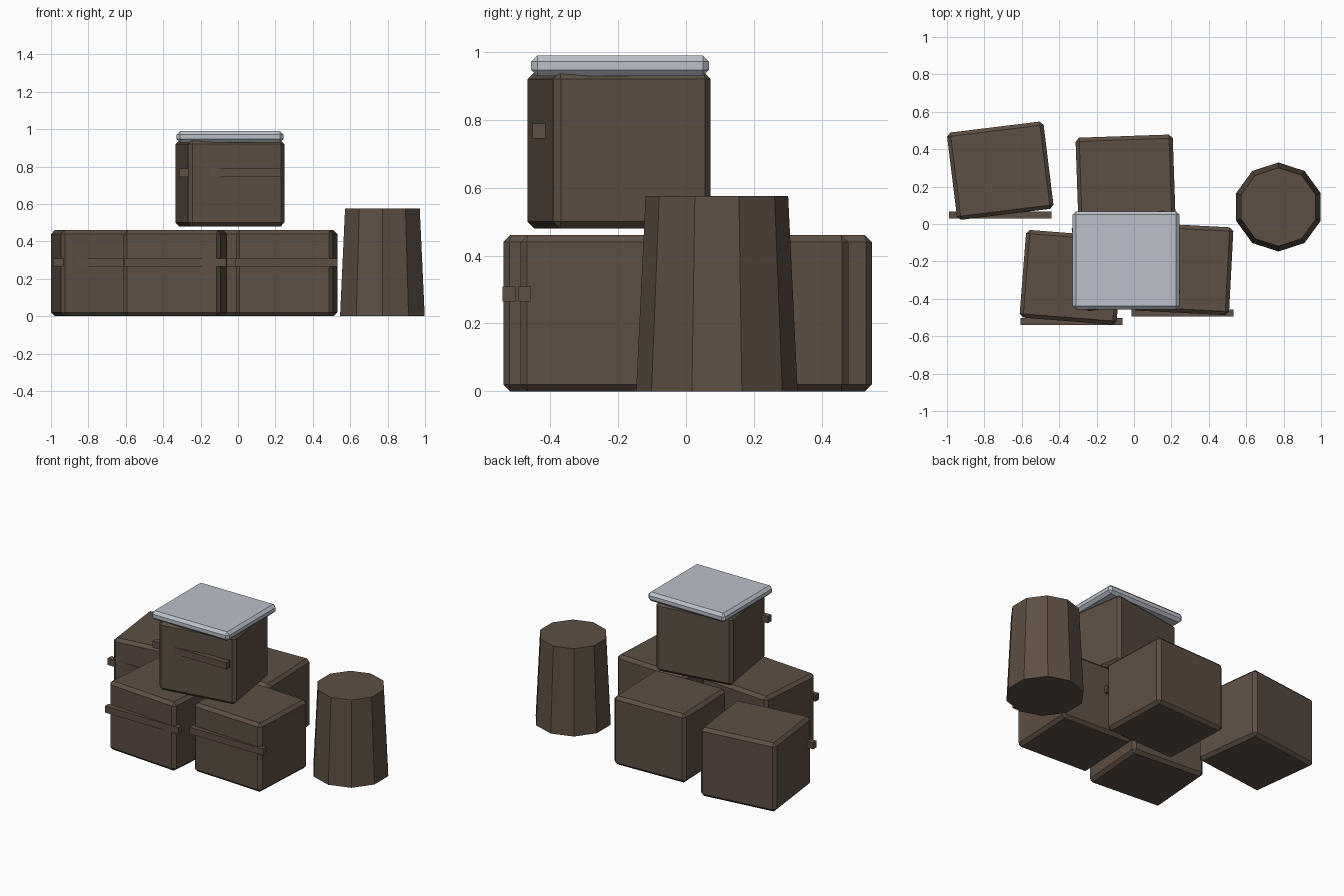
import bpy
import math

if "Cube" in bpy.data.objects:
    bpy.data.objects.remove(bpy.data.objects["Cube"])


def material(name, rgb):
    m = bpy.data.materials.new(name)
    m.diffuse_color = (*rgb, 1.0)
    m.use_nodes = True
    m.node_tree.nodes["Principled BSDF"].inputs["Base Color"].default_value = m.diffuse_color
    return m


wood = material("dark_wood", (0.112, 0.078, 0.056))
cloth = material("pale_grey", (0.50, 0.53, 0.60))


def box(name, centre, size, mat, angle=0.0, bevel=0.0):
    bpy.ops.mesh.primitive_cube_add(size=1, location=centre)
    ob = bpy.context.object
    ob.name = name
    ob.scale = size
    bpy.ops.object.transform_apply(location=False, rotation=False, scale=True)
    ob.rotation_euler.z = math.radians(angle)
    ob.data.materials.append(mat)
    if bevel:
        mod = ob.modifiers.new("chamfer", "BEVEL")
        mod.width = bevel
        mod.segments = 1
    return ob


# Crates, each turned a little, with a straight slat across the front
crates = [
    ("back_left", -0.715, 0.285, 0.0, 7),
    ("back_middle", -0.045, 0.235, 0.0, 2),
    ("front_left", -0.335, -0.285, 0.0, -4.5),
    ("front_right", 0.26, -0.24, 0.0, -3),
    ("top", -0.043, -0.197, 0.48, 9),
]
for name, x, y, z, angle in crates:
    box(name + "_crate", (x, y, z + 0.23), (0.52, 0.47, 0.46), wood, angle, 0.02)
    box(name + "_slat", (x, y - 0.236, z + 0.287), (0.546, 0.038, 0.044), wood)

# Pale cover lying on the top crate
box("cover", (-0.043, -0.194, 0.959), (0.572, 0.524, 0.06), cloth, 0, 0.018)

# Tapered ten-sided barrel
bpy.ops.mesh.primitive_cone_add(vertices=10, radius1=0.238, radius2=0.21,
                                depth=0.575, location=(0.772, 0.091, 0.2875))
barrel = bpy.context.object
barrel.name = "barrel"
barrel.data.materials.append(wood)
